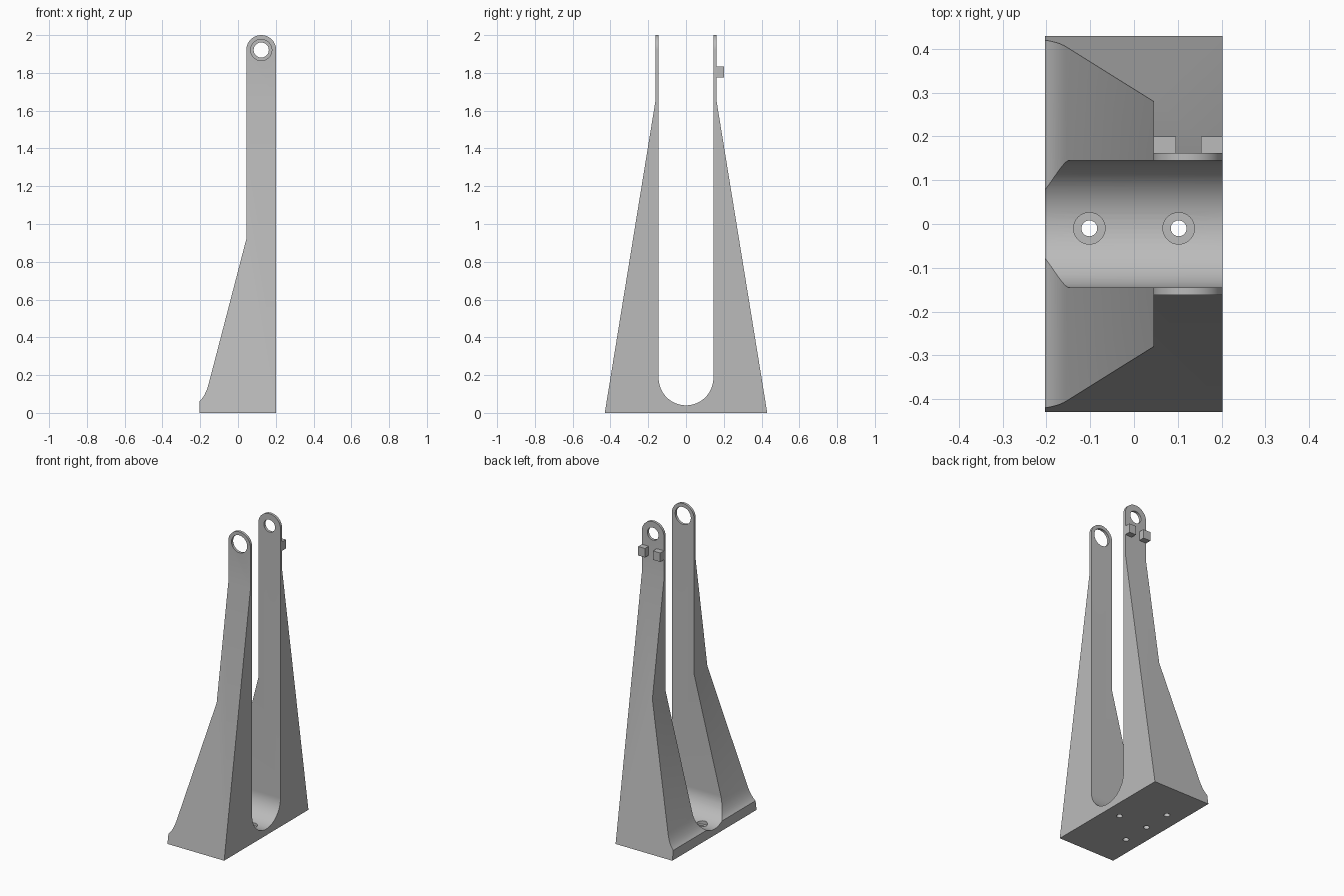
import bpy
import bmesh
from math import sin, cos, pi, radians
from mathutils import Vector

cube = bpy.data.objects.get("Cube")
if cube:
    bpy.data.objects.remove(cube, do_unlink=True)

grey = bpy.data.materials.new("plain_grey")
grey.use_nodes = True
grey.diffuse_color = (0.5, 0.5, 0.5, 1)
grey.node_tree.nodes["Principled BSDF"].inputs["Base Color"].default_value = (0.5, 0.5, 0.5, 1)


def prism(name, profile, axis, low, high):
    """Extrude a 2D profile along x, y or z."""
    place = {"x": lambda a, b, d: (d, a, b),
             "y": lambda a, b, d: (a, d, b),
             "z": lambda a, b, d: (a, b, d)}[axis]
    bm = bmesh.new()
    face = bm.faces.new([bm.verts.new(place(a, b, low)) for a, b in profile])
    ext = bmesh.ops.extrude_face_region(bm, geom=[face], use_keep_orig=True)
    verts = [g for g in ext["geom"] if isinstance(g, bmesh.types.BMVert)]
    bmesh.ops.translate(bm, verts=verts, vec=Vector(place(0, 0, high - low)))
    bmesh.ops.recalc_face_normals(bm, faces=bm.faces[:])
    mesh = bpy.data.meshes.new(name)
    bm.to_mesh(mesh)
    bm.free()
    mesh.materials.append(grey)
    obj = bpy.data.objects.new(name, mesh)
    bpy.context.collection.objects.link(obj)
    return obj


def arc(cx, cz, r, start, end, steps):
    return [(cx + r * cos(start + (end - start) * i / steps),
             cz + r * sin(start + (end - start) * i / steps)) for i in range(steps + 1)]


def cylinder(axis, a, b, r, low, high):
    tool = prism("hole_cutter", arc(a, b, r, 0, 2 * pi, 48)[:-1], axis, low, high)
    tool.hide_render = True
    return tool


def combine(obj, tool, operation):
    """Apply a boolean and discard the helper."""
    mod = obj.modifiers.new("cut", "BOOLEAN")
    mod.operation, mod.object, mod.solver = operation, tool, "EXACT"
    bpy.context.view_layer.update()
    graph = bpy.context.evaluated_depsgraph_get()
    mesh = bpy.data.meshes.new_from_object(obj.evaluated_get(graph))
    obj.modifiers.clear()
    obj.data = mesh
    bpy.data.objects.remove(tool, do_unlink=True)


# Tapered U-shaped stand: two arms around a round-bottomed slot
outer = [(-0.43, 0), (0.43, 0), (0.162, 1.65), (0.162, 2.1)]
slot = arc(0, 0.185, 0.145, 0, -pi, 40)
stand_profile = outer + [(0.145, 2.1)] + slot + [(-0.145, 2.1), (-0.162, 2.1), (-0.162, 1.65)]
stand = prism("stand", stand_profile, "x", -0.3, 0.3)

# Side outline: base lip, concave fillet, sloped buttress and rounded tab
p0, p1, p2 = Vector((-0.203, 0.063)), Vector((-0.173, 0.088)), Vector((-0.155, 0.155))
fillet = [tuple(p0 * (1 - t) ** 2 + p1 * 2 * t * (1 - t) + p2 * t * t)
          for t in (i / 8 for i in range(9))]
tab_r, tab_x = 0.079, 0.123
tab_z = 2 - tab_r
outline = ([(0.202, -0.1)] + arc(tab_x, tab_z, tab_r, 0, pi, 32)
           + [(tab_x - tab_r, 0.92)] + fillet[::-1] + [(-0.203, -0.1)])
combine(stand, prism("outline_cutter", outline, "y", -0.6, 0.6), "INTERSECT")

# Pivot holes: the front arm has the larger one
combine(stand, cylinder("y", tab_x, tab_z, 0.056, -0.3, 0), "DIFFERENCE")
combine(stand, cylinder("y", tab_x, tab_z, 0.04, 0, 0.3), "DIFFERENCE")

# Counterbored floor holes, and blind holes under the buttresses
for x in (-0.102, 0.102):
    combine(stand, cylinder("z", x, -0.01, 0.036, 0.025, 0.15), "DIFFERENCE")
    combine(stand, cylinder("z", x, -0.01, 0.018, -0.1, 0.2), "DIFFERENCE")
for y in (-0.195, 0.175):
    combine(stand, cylinder("z", -0.102, y, 0.018, -0.1, 0.1), "DIFFERENCE")

# Two small blocks on the back arm
for name, x0, x1 in (("left_block", 0.153, 0.202), ("right_block", 0.044, 0.096)):
    prism(name, [(x0, 1.775), (x1, 1.775), (x1, 1.833), (x0, 1.833)], "y", 0.155, 0.2)

bpy.ops.object.select_all(action="DESELECT")
stand.select_set(True)
bpy.context.view_layer.objects.active = stand
bpy.ops.object.shade_smooth_by_angle(angle=radians(20))
